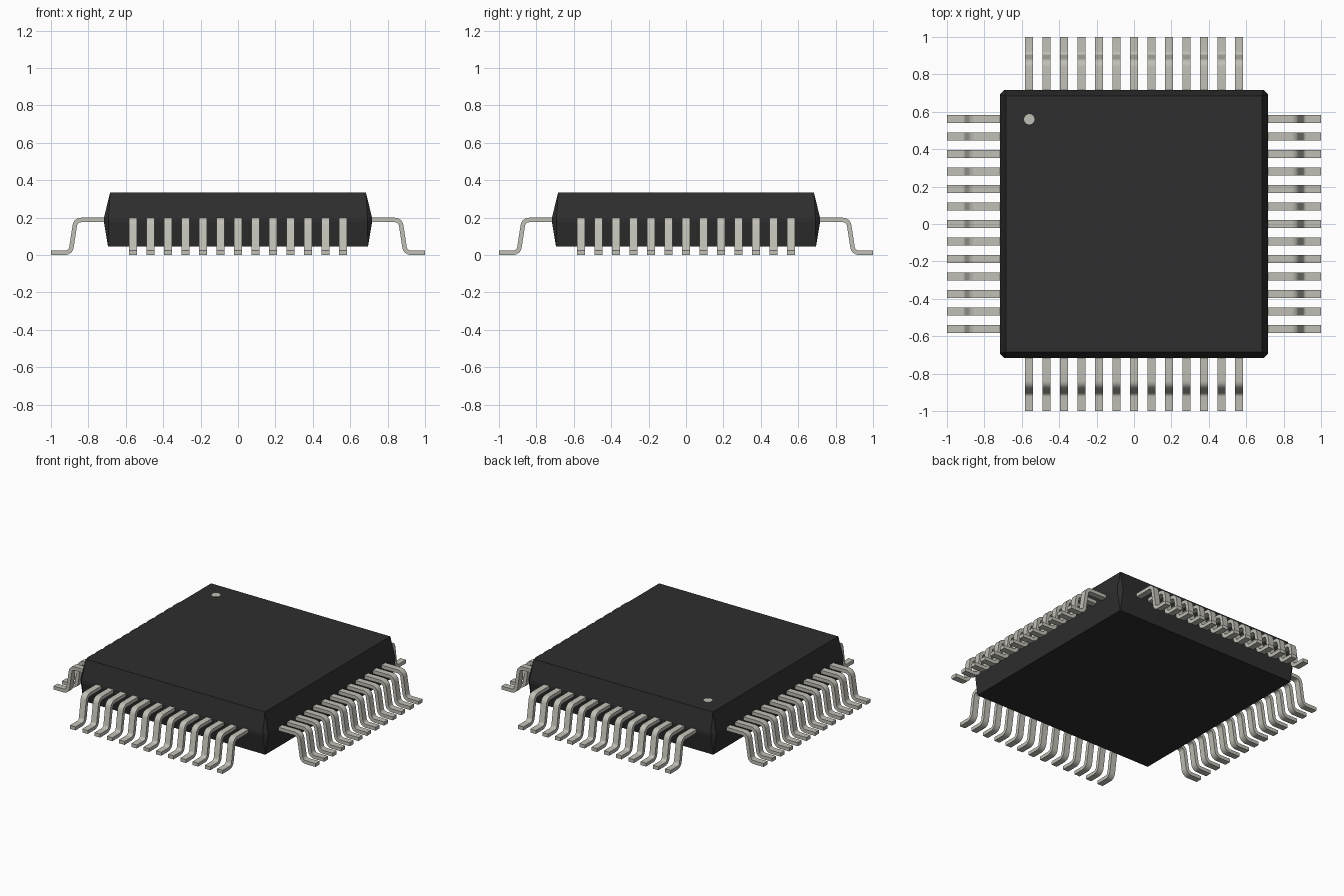
import bpy, bmesh, math
from mathutils import Vector, Matrix

cube = bpy.data.objects.get("Cube")
if cube:
    bpy.data.objects.remove(cube, do_unlink=True)


def make_material(name, rgb):
    m = bpy.data.materials.new(name)
    m.use_nodes = True
    m.diffuse_color = (*rgb, 1)
    bsdf = next(n for n in m.node_tree.nodes if n.type == 'BSDF_PRINCIPLED')
    bsdf.inputs["Base Color"].default_value = (*rgb, 1)
    return m


black = make_material("black plastic", (0.027, 0.027, 0.027))
metal = make_material("tinned metal", (0.53, 0.52, 0.465))


def finish(bm, name, mat):
    bmesh.ops.recalc_face_normals(bm, faces=bm.faces)
    me = bpy.data.meshes.new(name)
    bm.to_mesh(me)
    bm.free()
    me.materials.append(mat)
    ob = bpy.data.objects.new(name, me)
    bpy.context.scene.collection.objects.link(ob)
    return ob


# Package body: stacked square rings, corners chamfered only at the waist
def ring(bm, half, cut, z):
    h, c = half, half - cut
    pts = [(h, -c), (h, c), (c, h), (-c, h), (-h, c), (-h, -c), (-c, -h), (c, -h)]
    return [bm.verts.new((x, y, z)) for x, y in pts]


bm = bmesh.new()
rings = [ring(bm, *r) for r in ((0.695, 0, 0.046), (0.717, 0.025, 0.178),
                                (0.717, 0.025, 0.198), (0.684, 0, 0.333))]
for a, b in zip(rings, rings[1:]):
    for i in range(8):
        j = (i + 1) % 8
        bm.faces.new((a[i], a[j], b[j], b[i]))
bm.faces.new(rings[0][::-1])
bm.faces.new(rings[-1])
bmesh.ops.remove_doubles(bm, verts=bm.verts, dist=1e-5)
finish(bm, "package_body", black)

# Pin one marker: thin disc set on the top face
bm = bmesh.new()
bmesh.ops.create_cone(bm, cap_ends=True, segments=16, radius1=0.028, radius2=0.028,
                      depth=0.004, matrix=Matrix.Translation((-0.56, 0.56, 0.3325)))
finish(bm, "pin_one_marker", metal)

# Gull-wing lead centreline: (distance from centre, height), with rounded bends
THICK, WIDTH, PITCH, COUNT = 0.024, 0.042, 0.0936, 13
corners = [Vector(p) for p in ((0.70, 0.187), (0.868, 0.187), (0.895, 0.012), (1.0, 0.012))]


def rounded(points, radius, steps=6):
    path = [points[0]]
    for a, p, b in zip(points, points[1:], points[2:]):
        u, v = (a - p).normalized(), (b - p).normalized()
        half = u.angle(v) / 2
        centre = p + (u + v).normalized() * radius / math.sin(half)
        reach = radius / math.tan(half)
        s, e = p + u * reach - centre, p + v * reach - centre
        sweep = s.angle(e)
        for i in range(steps + 1):
            t = i / steps
            path.append(centre + (s * math.sin((1 - t) * sweep)
                                  + e * math.sin(t * sweep)) / math.sin(sweep))
    return path + [points[-1]]


path = rounded(corners, 0.034)


def add_lead(bm, offset, turn):
    sections = []
    for i, p in enumerate(path):
        d = (path[min(i + 1, len(path) - 1)] - path[max(i - 1, 0)]).normalized()
        if i in (0, len(path) - 1):
            d = Vector((1, 0))
        n = Vector((-d.y, d.x)) * THICK / 2
        sections.append([bm.verts.new(turn @ Vector((q.x, offset + w, q.y)))
                         for q, w in ((p + n, -WIDTH / 2), (p + n, WIDTH / 2),
                                      (p - n, WIDTH / 2), (p - n, -WIDTH / 2))])
    for a, b in zip(sections, sections[1:]):
        for k in range(4):
            m = (k + 1) % 4
            bm.faces.new((a[k], a[m], b[m], b[k]))
    bm.faces.new(sections[0][::-1])
    bm.faces.new(sections[-1])


# One row of leads on each side
for side, quarter in (("left", 0), ("back", 1), ("right", 2), ("front", 3)):
    bm = bmesh.new()
    turn = Matrix.Rotation(quarter * math.pi / 2, 3, 'Z')
    for i in range(COUNT):
        add_lead(bm, (i - (COUNT - 1) / 2) * PITCH, turn)
    ob = finish(bm, side + "_leads", metal)
    bpy.ops.object.select_all(action='DESELECT')
    ob.select_set(True)
    bpy.context.view_layer.objects.active = ob
    bpy.ops.object.shade_smooth_by_angle(angle=math.radians(35))
